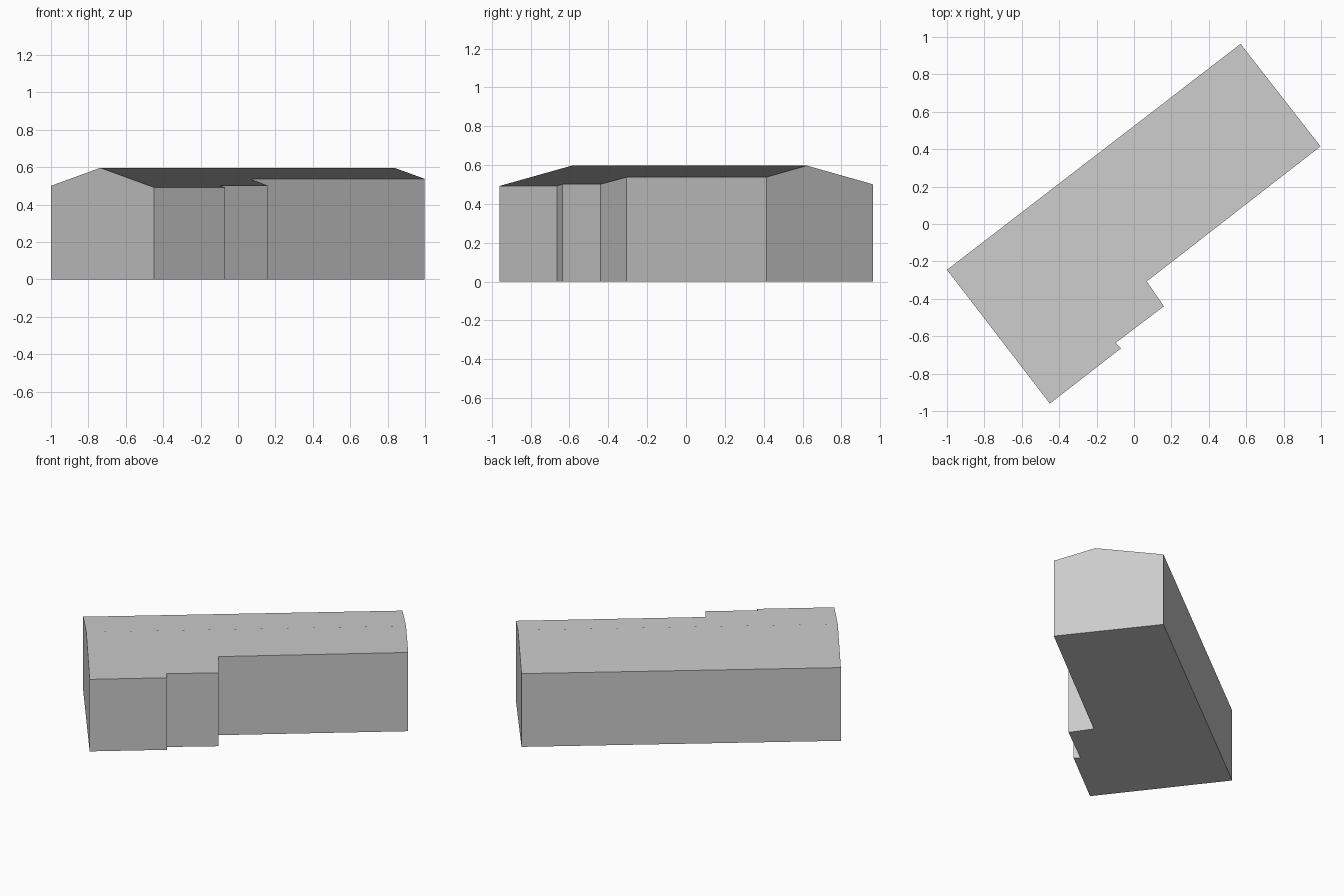
import bpy, bmesh
from mathutils import Vector

if "Cube" in bpy.data.objects:
    bpy.data.objects.remove(bpy.data.objects["Cube"])

RIDGE_Z, SLOPE = 0.597, 0.223
ridge_a, ridge_b = Vector((-0.735, -0.587, 0)), Vector((0.835, 0.622, 0))
along = (ridge_b - ridge_a).normalized()
across = Vector((along.y, -along.x, 0))

# Ground plan with the stepped front wall
plan = [(-1, -0.245), (-0.45, -0.96), (-0.07, -0.665), (-0.098, -0.635),
        (0.16, -0.44), (0.068, -0.307), (0.997, 0.415), (0.57, 0.963)]

grey = bpy.data.materials.new("plain_grey")
grey.use_nodes = True
colour = (0.6, 0.6, 0.6, 1)
grey.diffuse_color = colour
grey.node_tree.nodes["Principled BSDF"].inputs["Base Color"].default_value = colour

# Walls: raise the plan into a block
bm = bmesh.new()
floor = bm.faces.new([bm.verts.new((x, y, 0)) for x, y in plan])
raised = bmesh.ops.extrude_face_region(bm, geom=[floor], use_keep_orig=True)
for v in raised["geom"]:
    if isinstance(v, bmesh.types.BMVert):
        v.co.z = RIDGE_Z

# Roof: cut along the ridge and let both sides fall away from it
bmesh.ops.bisect_plane(bm, geom=bm.verts[:] + bm.edges[:] + bm.faces[:],
                       plane_co=ridge_a, plane_no=across)
for v in bm.verts:
    if v.co.z > 0.1:
        v.co.z = RIDGE_Z - SLOPE * abs((v.co - ridge_a).dot(across))

# Rejoin the flat gable walls and floor
bmesh.ops.dissolve_limit(bm, angle_limit=0.01, verts=bm.verts[:], edges=bm.edges[:])
bmesh.ops.recalc_face_normals(bm, faces=bm.faces[:])

mesh = bpy.data.meshes.new("building")
bm.to_mesh(mesh)
bm.free()
mesh.materials.append(grey)
bpy.context.collection.objects.link(bpy.data.objects.new("building", mesh))
